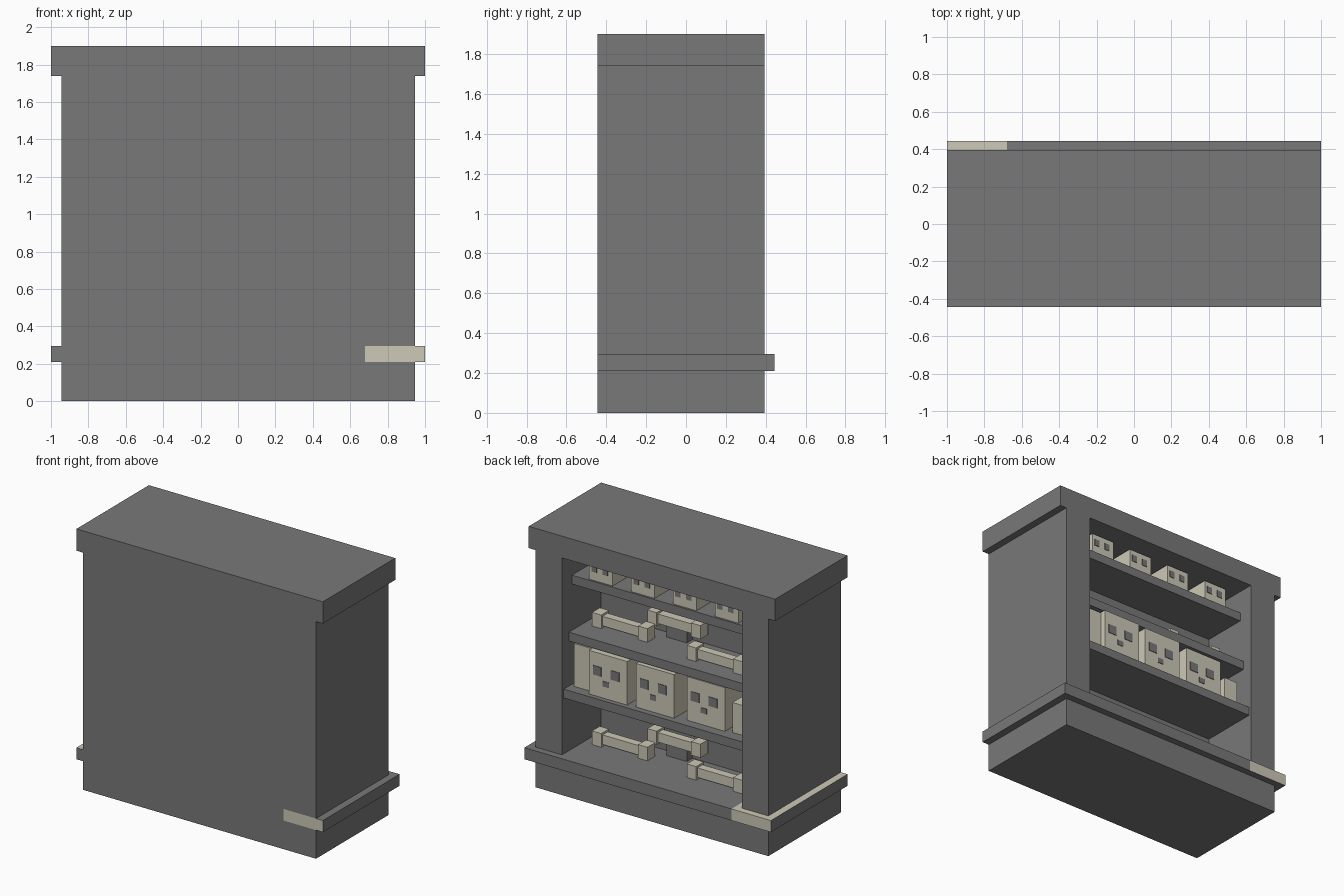
import bpy
import bmesh

if "Cube" in bpy.data.objects:
    bpy.data.objects.remove(bpy.data.objects["Cube"], do_unlink=True)


def material(name, colour):
    mat = bpy.data.materials.new(name)
    mat.use_nodes = True
    mat.diffuse_color = (*colour, 1)
    mat.node_tree.nodes["Principled BSDF"].inputs["Base Color"].default_value = (*colour, 1)
    return mat


STONE = material("grey stone", (0.19, 0.19, 0.19))
BONE = material("pale bone", (0.61, 0.585, 0.475))


def add_box(bm, x, y, z, slot=0):
    """Add a box given by its (low, high) range on each axis."""
    corners = [bm.verts.new((i, j, k)) for i in x for j in y for k in z]
    for quad in ("0132", "4675", "0451", "2376", "0264", "1573"):
        face = bm.faces.new([corners[int(c)] for c in quad])
        face.material_index = slot


def finish(name, bm, *mats):
    bmesh.ops.recalc_face_normals(bm, faces=bm.faces)
    mesh = bpy.data.meshes.new(name)
    bm.to_mesh(mesh)
    bm.free()
    for mat in mats:
        mesh.materials.append(mat)
    obj = bpy.data.objects.new(name, mesh)
    bpy.context.scene.collection.objects.link(obj)
    return obj


def box(name, x, y, z, mat=STONE):
    bm = bmesh.new()
    add_box(bm, x, y, z)
    return finish(name, bm, mat)


# Main dimensions
SIDE, INNER = 0.945, 0.73
BACK, FRONT, PANEL = -0.445, 0.395, -0.06
LEDGE_LOW, FLOOR, CAP_LOW, TOP = 0.21, 0.295, 1.74, 1.9

# Cabinet body
box("base", (-SIDE, SIDE), (BACK, FRONT), (0, LEDGE_LOW))
box("closed_panel", (-SIDE, SIDE), (BACK, PANEL), (FLOOR, CAP_LOW))
box("left_pillar", (INNER, SIDE), (PANEL, FRONT), (FLOOR, CAP_LOW))
box("right_pillar", (-SIDE, -INNER), (PANEL, FRONT), (FLOOR, CAP_LOW))
box("cap", (-1, 1), (BACK, FRONT), (CAP_LOW, TOP))

# Ledge with pale patches near two opposite corners
bm = bmesh.new()
add_box(bm, (-1, 1), (BACK, -BACK), (LEDGE_LOW, FLOOR))
bmesh.ops.recalc_face_normals(bm, faces=bm.faces)
for cut in (-0.68, 0.68):
    bmesh.ops.bisect_plane(bm, geom=bm.verts[:] + bm.edges[:] + bm.faces[:],
                           plane_co=(cut, 0, 0), plane_no=(1, 0, 0))
for face in bm.faces:
    x, n = face.calc_center_median().x, face.normal
    pale_open_side = x < -0.68 and (n.y > 0.5 or n.z > 0.5)
    pale_closed_side = x > 0.68 and n.y < -0.5
    face.material_index = int(pale_open_side or pale_closed_side)
finish("ledge", bm, STONE, BONE)

# Shelves, shallower towards the top
SHELVES = {"lower": (0.77, 0.375), "middle": (1.165, 0.315), "upper": (1.57, 0.28)}
for name, (z, y) in SHELVES.items():
    box(name + "_shelf", (-INNER, INNER), (PANEL, y), (z - 0.065, z))


def skull(name, x, y, z, width, height, depth, eye_z, nose=True):
    """Block skull; x is its left edge and y its face."""
    bm = bmesh.new()
    add_box(bm, (x - width, x), (y - depth, y), (z, z + height))
    spots = [(0.11, 0.33, *eye_z), (0.58, 0.80, *eye_z)]
    if nose:
        spots.append((0.37, 0.53, 0.27, 0.39))
    for a, b, low, high in spots:
        add_box(bm, (x - b * width, x - a * width), (y - 0.003, y + 0.004),
                (z + low * height, z + high * height), 1)
    finish(name, bm, BONE, STONE)


# Large skulls on the lower shelf
lower = SHELVES["lower"][0]
for i, (x, y) in enumerate([(0.55, 0.34), (0.175, 0.33), (-0.22, 0.305)]):
    skull(f"large_skull_{i + 1}", x, y, lower, 0.31, 0.32, 0.28, (0.48, 0.69))
box("left_skull_block", (0.5, 0.7), (0.05, 0.3), (lower, lower + 0.315), BONE)
box("right_skull_block", (-0.69, -0.58), (0.05, 0.29), (lower, lower + 0.22), BONE)

# Small skulls on the upper shelf
for i in range(4):
    skull(f"small_skull_{i + 1}", 0.6 - 0.34 * i, 0.265, SHELVES["upper"][0],
          0.19, 0.15, 0.19, (0.42, 0.75), nose=False)


def bone(name, x, y, z, length=0.45):
    """Bone lying along x with a knob at each end."""
    bm = bmesh.new()
    knob, depth, height = 0.075, 0.09, 0.1
    for left in (x, x - length + knob):
        add_box(bm, (left - knob, left), (y - depth, y), (z, z + height))
    add_box(bm, (x - length + knob, x - knob),
            (y - depth + 0.015, y - 0.015), (z + 0.015, z + height - 0.015))
    finish(name, bm, BONE)


# Bones on the floor and on the middle shelf
for level, z in (("floor", FLOOR), ("shelf", SHELVES["middle"][0])):
    bone(level + "_left_bone", 0.66, 0.147, z)
    bone(level + "_right_bone", -0.154, 0.21, z)
    bone(level + "_raised_bone", 0.275, 0.055, z + 0.085, 0.43)
    box(level + "_bone_rest", (-0.01, 0.156), (PANEL, 0.005), (z, z + 0.1))
